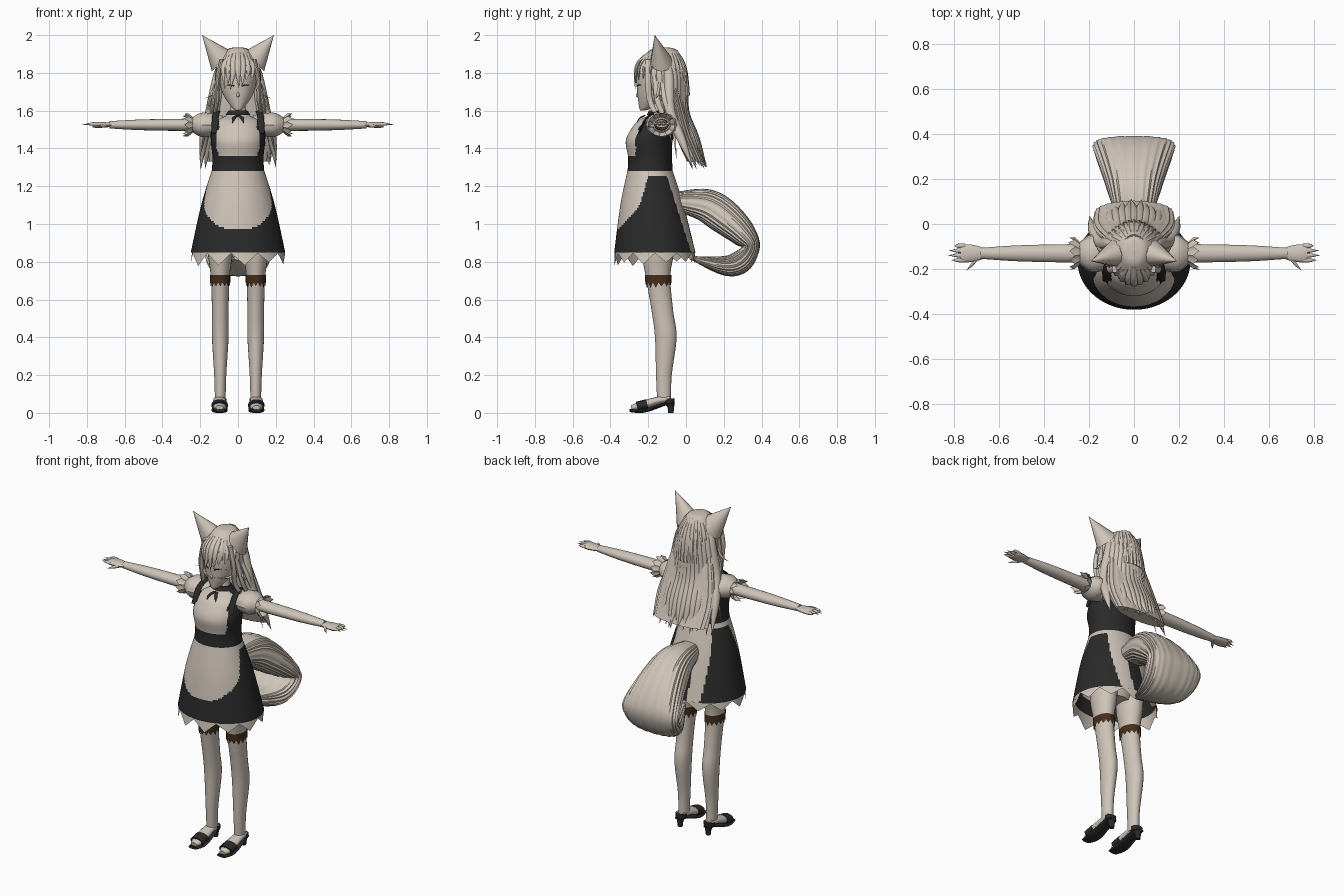
import bpy, bmesh, math, random
from mathutils import Vector

random.seed(4)
if "Cube" in bpy.data.objects:
    bpy.data.objects.remove(bpy.data.objects["Cube"])


def material(name, red, green, blue):
    mat = bpy.data.materials.new(name)
    mat.use_nodes = True
    color = (red, green, blue, 1)
    mat.diffuse_color = color
    mat.node_tree.nodes["Principled BSDF"].inputs["Base Color"].default_value = color
    return mat


PALE = material("pale beige", .62, .55, .48)
BLACK = material("soft black", .023, .023, .024)
BROWN = material("dark brown", .06, .027, .012)
X, Y = Vector((1, 0, 0)), Vector((0, 1, 0))
parts = []


def smooth_path(rows, steps):
    """Catmull-Rom interpolation of (x, y, z, width, thickness) rows."""
    points = [Vector(row) for row in rows]
    result = []
    for i in range(len(points) - 1):
        before, start, end = points[max(i - 1, 0)], points[i], points[i + 1]
        after = points[min(i + 2, len(points) - 1)]
        for k in range(steps):
            t = k / steps
            leave, arrive = (end - before) / 2, (after - start) / 2
            bend = (end - start) * 3 - leave * 2 - arrive
            settle = (start - end) * 2 + leave + arrive
            result.append(start + leave * t + bend * t**2 + settle * t**3)
    return result + [points[-1]]


def sweep(name, rows, mat=PALE, segments=16, side=X, up=None, steps=4, cap=True,
          ribs=0, power=1, points=None, black_where=None, remove_where=None):
    """Loft elliptical rings along a path; points pulls alternate end vertices into a jagged edge."""
    rows = smooth_path(rows, steps)
    bm = bmesh.new()
    rings = []
    for i, row in enumerate(rows):
        ahead, behind = rows[min(i + 1, len(rows) - 1)], rows[max(i - 1, 0)]
        across = up or (Vector(ahead[:3]) - Vector(behind[:3])).cross(side).normalized()
        ring = []
        for k in range(segments):
            angle = math.tau * k / segments
            c, s = math.cos(angle), math.sin(angle)
            swell = 1 + (.025 * math.cos(ribs * angle) if ribs else 0)
            position = Vector(row[:3])
            position += side * max(row[3], .001) * swell * math.copysign(abs(c) ** power, c)
            position += across * max(row[4], .001) * swell * math.copysign(abs(s) ** power, s)
            if points and i == len(rows) - 1 and k % 2:
                position += Vector(points) * random.uniform(.6, 1)
            ring.append(bm.verts.new(position))
        rings.append(ring)
    for lower, upper in zip(rings, rings[1:]):
        for k in range(segments):
            j = (k + 1) % segments
            bm.faces.new((lower[k], lower[j], upper[j], upper[k]))
    if cap:
        bm.faces.new(rings[0])
        bm.faces.new(rings[-1])
    bmesh.ops.recalc_face_normals(bm, faces=bm.faces)
    if remove_where:
        unwanted = [f for f in bm.faces if remove_where(f.calc_center_median())]
        bmesh.ops.delete(bm, geom=unwanted, context="FACES")
    if black_where:
        for face in bm.faces:
            face.material_index = int(black_where(face.calc_center_median()))
    mesh = bpy.data.meshes.new(name)
    bm.to_mesh(mesh)
    bm.free()
    mesh.materials.append(mat)
    if black_where:
        mesh.materials.append(BLACK)
    part = bpy.data.objects.new(name, mesh)
    bpy.context.collection.objects.link(part)
    parts.append(part)


def upright(name, depth, rows, x=0, **options):
    """Horizontal rings from (z, centre y, half width); depth is relative to width."""
    sweep(name, [(x, y, z, w, w * depth) for z, y, w in rows], up=Y, **options)


def strand(name, path, width, depth=.8, taper=4, **options):
    """Pointed lock, finger or ear: the width falls to nothing at the tip."""
    last = len(path) - 1
    rows = []
    for i, place in enumerate(path):
        w = width * (1 - (i / last) ** taper)
        rows.append((*place, w, w * depth))
    sweep(name, rows, segments=10, **options)


def fan(name, count, rows, bend, width, depth, jitter, taper):
    """Row of strands spread sideways and curved around the head."""
    for i in range(count):
        u = 2 * i / (count - 1) - 1
        path = [Vector((u * spread, y + bend * u * u, z)) for spread, y, z in rows]
        path[-1] += Vector((random.uniform(-jitter, jitter), 0, random.uniform(-jitter, jitter)))
        strand(name, path, width, depth, taper)


def skirt_is_black(p):
    if p.z > 1.255:
        return False
    if p.y < -.2 - (1.25 - p.z) * .3:
        return p.z < 1.12 and (abs(p.x) / .18) ** 2.2 + ((1.12 - p.z) / .15) ** 2.2 > 1
    if p.y > -.1 + (1.25 - p.z) * .32:
        return abs(p.x) < .04 and p.z < 1.1
    return True


def bodice_is_black(p):
    if p.z > 1.575:
        return False
    if p.z < 1.36 or p.y > -.17:
        return True
    return abs(p.x) > (.1 if p.z > 1.5 else .115 - max(0, 1.4 - p.z) * .4)


# Dress and neck
upright("skirt", .86, [(1.28, -.19, .14), (1.1, -.18, .195), (.85, -.165, .25)],
        segments=128, steps=28, cap=False, black_where=skirt_is_black)
upright("skirt_ruffle", .86, [(.88, -.165, .24), (.845, -.165, .25)],
        segments=22, steps=1, cap=False, points=(0, 0, -.07))
upright("bodice", .86, [(1.27, -.19, .14), (1.35, -.19, .135), (1.44, -.195, .144), (1.51, -.165, .14),
                        (1.55, -.15, .115), (1.585, -.147, .05), (1.66, -.15, .037)],
        segments=96, steps=9, black_where=bodice_is_black)
upright("choker", .9, [(1.577, -.148, .066), (1.6, -.15, .051)], mat=BLACK, segments=24, steps=1)
upright("pelvis", .7, [(1.1, -.16, .13), (1, -.15, .15), (.88, -.145, .08)])

# Head and face
upright("head", 1.1, [(1.6, -.23, .01), (1.62, -.21, .035), (1.7, -.165, .085),
                      (1.8, -.15, .1), (1.88, -.145, .065), (1.91, -.14, .02)], segments=32, steps=6)
upright("nose", 1, [(1.71, -.25, .002), (1.68, -.258, .008), (1.67, -.25, .002)], segments=8)

# Hair: cap and back sheet, covered by overlapping locks
upright("hair_cap", 1.15, [(1.935, -.12, .01), (1.92, -.12, .06), (1.83, -.13, .113), (1.68, -.12, .12)],
        segments=64, steps=8, ribs=32, remove_where=lambda p: p.y < -.17 and p.z < 1.8)
upright("back_hair", .28, [(1.88, -.09, .08), (1.75, -.07, .12), (1.5, -.015, .175), (1.33, .055, .17)],
        segments=72, ribs=24)
fan("back_lock", 15, [(.05, -.07, 1.91), (.1, -.018, 1.8), (.145, -.01, 1.6), (.18, .05, 1.45), (.19, .11, 1.3)],
    bend=-.075, width=.028, depth=1, jitter=.015, taper=7)
fan("fringe_lock", 9, [(.04, -.19, 1.91), (.09, -.25, 1.86), (.1, -.27, 1.8), (.09, -.27, 1.73)],
    bend=.08, width=.017, depth=.5, jitter=.02, taper=4)

# Tail: broad ribbed brush, thick above and folded under
sweep("tail", [(0, -.05, 1.12, .06, .05), (0, .1, 1.1, .1, .085), (0, .2, 1.04, .13, .09),
               (0, .3, .95, .165, .07), (0, .345, .88, .18, .045), (0, .29, .8, .16, .06),
               (0, .2, .78, .12, .05), (0, .03, .82, .02, .01)],
      segments=96, steps=6, ribs=24, power=.75)

for s, tag in ((1, "left_"), (-1, "right_")):
    def mirrored(*path):
        return [(s * x, y, z) for x, y, z in path]

    def along_arm(name, depth, rows, **options):
        rows = [(s * x, -.13, 1.525, w, w * depth) for x, w in rows]
        sweep(tag + name, rows, side=Y, **options)

    def along_foot(name, depth, rows, **options):
        rows = [(s * .097, y, z, w, w * depth) for y, z, w in rows]
        sweep(tag + name, rows, **options)

    # Ear, eyelash and neck ribbon
    strand(tag + "ear", mirrored((.085, -.13, 1.86), (.19, -.165, 2)), .075, taper=1,
           side=Vector((-s, 0, 1)).normalized(), up=Y, steps=8)
    strand(tag + "eyelash", mirrored((.02, -.258, 1.73), (.045, -.249, 1.737), (.075, -.22, 1.73)), .004,
           mat=BLACK, side=Y)
    strand(tag + "choker_ribbon", mirrored((.004, -.215, 1.575), (.022, -.245, 1.56), (.03, -.265, 1.53)), .01,
           depth=.4, mat=BLACK)

    # Locks framing the face
    for k in range(3):
        d = .02 * k
        strand(tag + "side_lock", mirrored((.085, -.2 + d, 1.87), (.11, -.2 + 2 * d, 1.75),
                                           (.11 + d, -.19 + 2 * d, 1.65), (.125 + d, -.15 + 2 * d, 1.57 - d),
                                           (.125 + 2 * d, -.09 + d, 1.5 - 4 * d)), .012, depth=1.4)
    strand(tag + "hair_flick", mirrored((.11, -.14, 1.75), (.13, -.15, 1.69), (.175, -.16, 1.665)), .01)

    # Shoulder strap, puffed sleeve, ruffle and arm
    strap = mirrored((.122, -.25, 1.48), (.12, -.21, 1.56), (.112, -.145, 1.595), (.12, -.08, 1.56), (.122, -.06, 1.48))
    sweep(tag + "shoulder_strap", [(*place, .018, .006) for place in strap], mat=BLACK, segments=10)
    along_arm("sleeve", .8, [(.08, .06), (.15, .078), (.2, .078), (.245, .045)], segments=28, ribs=14)
    along_arm("sleeve_ruffle", .85, [(.235, .045), (.262, .072)],
              segments=22, steps=1, cap=False, points=(s * .032, 0, 0))
    along_arm("arm", .8, [(.2, .04), (.32, .04), (.52, .035), (.68, .024)], steps=6)

    # Hand
    along_arm("palm", .4, [(.67, .026), (.71, .037), (.75, .04), (.77, .034)])
    for k in range(4):
        y = -.16 + .021 * k
        strand(tag + "finger", mirrored((.75, y, 1.527), (.78, y, 1.529), (.825 - .01 * (k - 1.3) ** 2, y, 1.526)),
               .01, side=Y)
    strand(tag + "thumb", mirrored((.69, -.145, 1.523), (.715, -.175, 1.52), (.742, -.205, 1.515)), .012, side=Y)

    # Leg with lace garter
    upright(tag + "leg", 1.3, [(1, -.15, .07), (.85, -.15, .066), (.72, -.148, .05), (.54, -.125, .044),
                               (.4, -.107, .044), (.2, -.117, .032), (.06, -.116, .028)],
            x=s * .094, segments=24, steps=6)
    upright(tag + "garter", 1.3, [(.73, -.148, .054), (.69, -.145, .053)], x=s * .094,
            mat=BROWN, segments=28, steps=1, cap=False, points=(0, 0, -.03))

    # Foot and open heeled shoe
    along_foot("foot", .6, [(-.085, .075, .028), (-.15, .065, .034), (-.24, .037, .038), (-.29, .028, .02)])
    along_foot("sole", .25, [(-.06, .05, .022), (-.1, .05, .032), (-.22, .012, .043), (-.3, .012, .03)], mat=BLACK)
    along_foot("toe_strap", .62, [(-.205, .046, .043), (-.26, .033, .043)], mat=BLACK)
    upright(tag + "heel_cup", .9, [(.075, -.09, .034), (.05, -.09, .032)], x=s * .095, mat=BLACK)
    upright(tag + "heel", 1, [(.055, -.085, .025), (.025, -.08, .017), (0, -.08, .014)], x=s * .095, mat=BLACK)

# Smooth shading with sharp edges kept
bpy.ops.object.select_all(action="DESELECT")
for part in parts:
    part.select_set(True)
bpy.context.view_layer.objects.active = parts[0]
bpy.ops.object.shade_smooth_by_angle(angle=math.radians(45))
